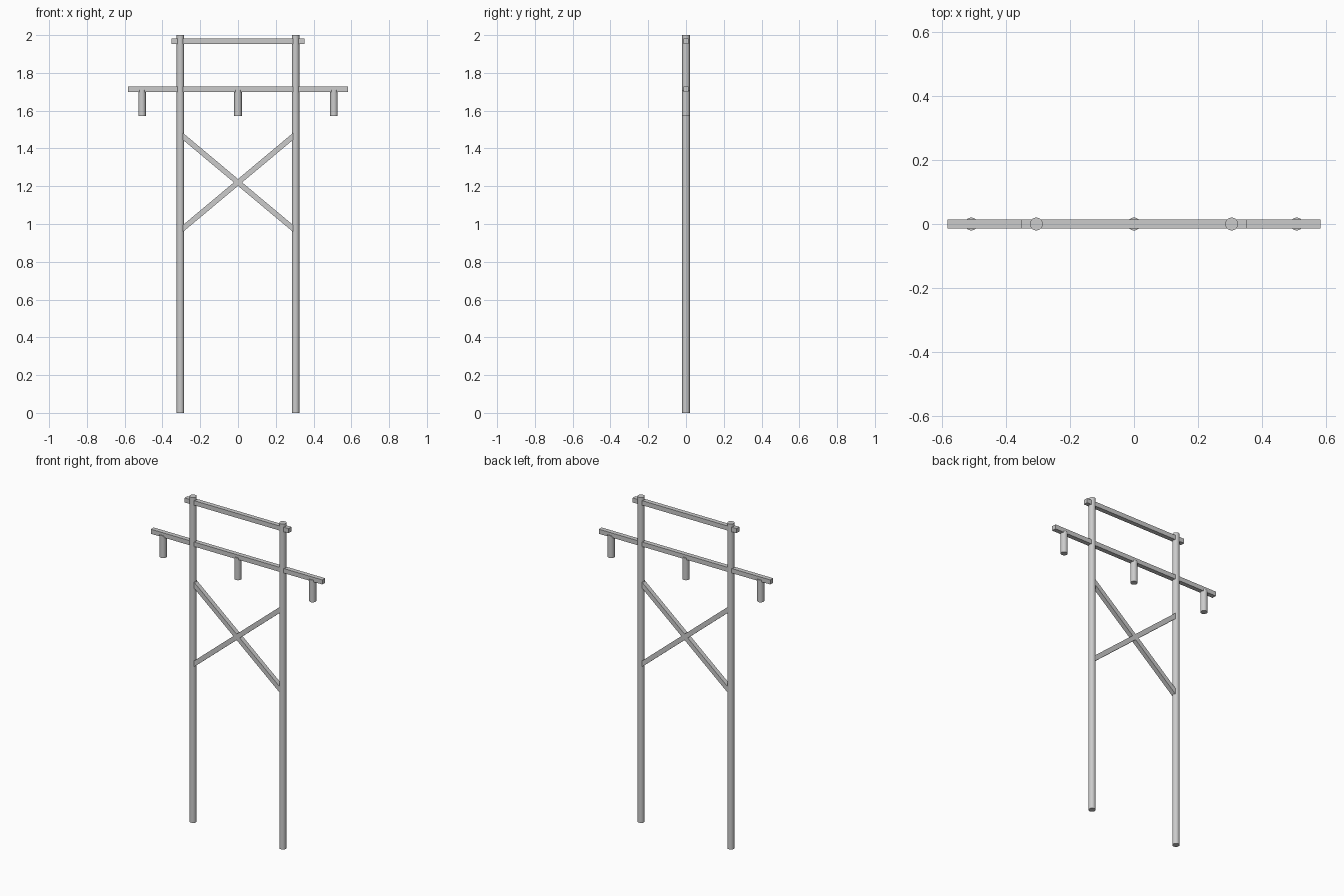
import bpy
from math import atan2, hypot
from mathutils import Vector

cube = bpy.data.objects.get("Cube")
if cube:
    bpy.data.objects.remove(cube, do_unlink=True)

GREY = (0.6, 0.6, 0.6, 1.0)
metal = bpy.data.materials.new("light_grey")
metal.use_nodes = True
metal.diffuse_color = GREY
metal.node_tree.nodes["Principled BSDF"].inputs["Base Color"].default_value = GREY

RADIUS = 0.02   # poles and insulators
BEAM = 0.028    # square section of beams and braces


def finish(name):
    obj = bpy.context.object
    obj.name = name
    obj.data.materials.append(metal)
    return obj


def rod(name, x, bottom, top):
    bpy.ops.mesh.primitive_cylinder_add(
        vertices=32, radius=RADIUS, depth=top - bottom,
        location=(x, 0, (bottom + top) / 2))
    finish(name)
    bpy.ops.object.shade_smooth_by_angle()


def bar(name, x1, z1, x2, z2):
    """Square bar between two points in the frame's plane."""
    bpy.ops.mesh.primitive_cube_add(
        size=1, location=((x1 + x2) / 2, 0, (z1 + z2) / 2),
        rotation=(0, -atan2(z2 - z1, x2 - x1), 0))
    obj = finish(name)
    obj.scale = Vector((hypot(x2 - x1, z2 - z1), BEAM, BEAM))
    bpy.ops.object.transform_apply(location=False, rotation=False, scale=True)


# Upright poles and the crossed braces between them
POLE_X = 0.305
for side, s in (("left", 1), ("right", -1)):
    rod(side + "_pole", s * POLE_X, 0, 2)
    bar(side + "_brace", -s * POLE_X, 0.965, s * POLE_X, 1.475)

# Horizontal beams
bar("top_beam", -0.353, 1.967, 0.353, 1.967)
bar("crossarm", -0.583, 1.713, 0.583, 1.713)

# Hanging insulators
for side, x in (("left", 0.508), ("middle", 0), ("right", -0.508)):
    rod(side + "_insulator", x, 1.573, 1.71)
